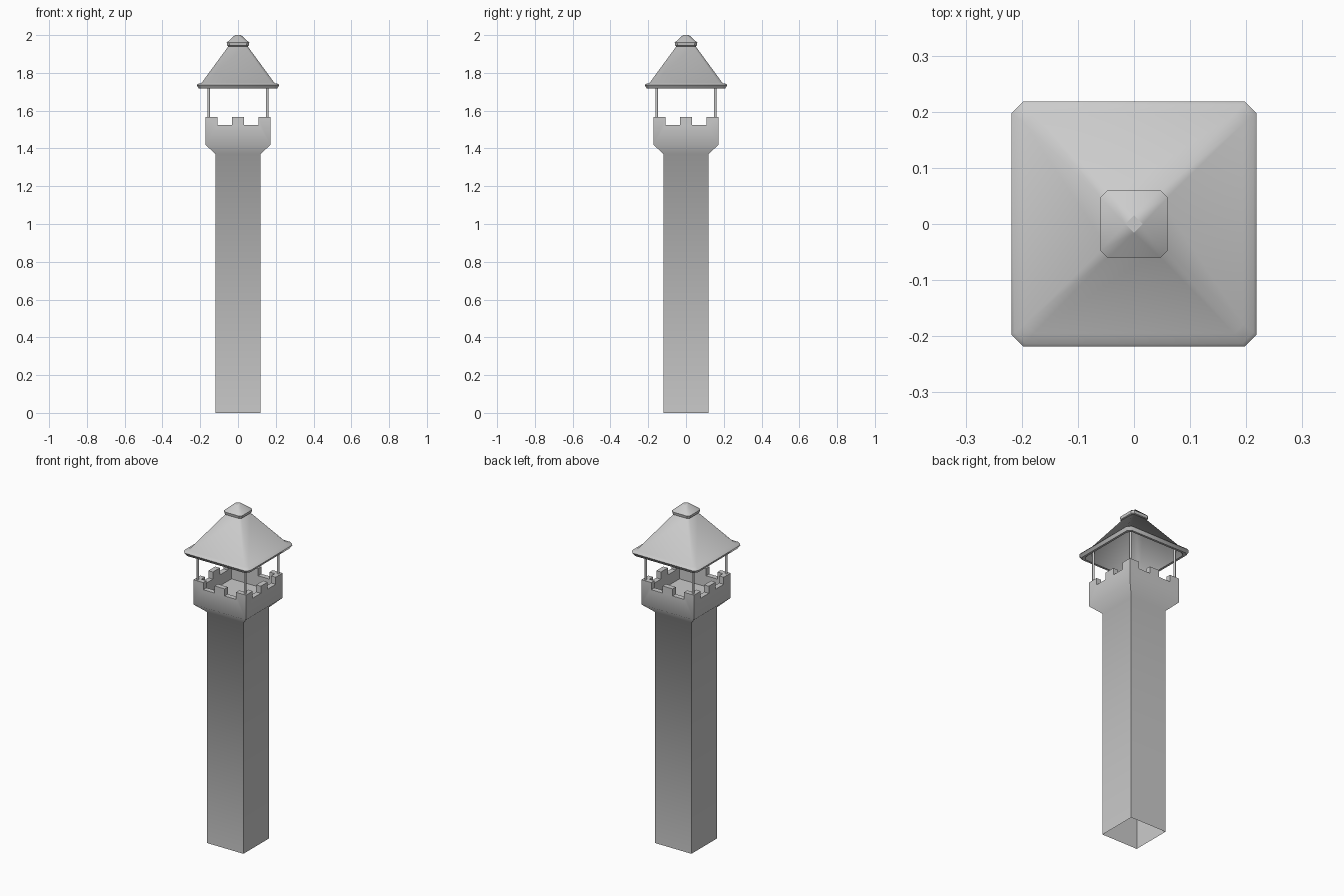
import bpy, bmesh, math
from mathutils import Vector

if "Cube" in bpy.data.objects:
    bpy.data.objects.remove(bpy.data.objects["Cube"])


def loft(name, rings, cap_start=True, cap_end=True, smooth=50):
    """Stack square rings (half width, corner chamfer, z) into one skin."""
    bm = bmesh.new()
    loops = []
    for h, c, z in rings:
        k = h - c
        pts = [(h, -k), (h, k), (k, h), (-k, h), (-h, k), (-h, -k), (-k, -h), (k, -h)]
        loops.append([bm.verts.new((x, y, z)) for x, y in pts])
    for a, b in zip(loops, loops[1:]):
        for i in range(8):
            j = (i + 1) % 8
            bm.faces.new((a[i], a[j], b[j], b[i]))
    if cap_start:
        bm.faces.new(loops[0][::-1])
    if cap_end:
        bm.faces.new(loops[-1])
    bmesh.ops.remove_doubles(bm, verts=bm.verts, dist=1e-5)
    bmesh.ops.recalc_face_normals(bm, faces=bm.faces)
    me = bpy.data.meshes.new(name)
    bm.to_mesh(me)
    bm.free()
    ob = bpy.data.objects.new(name, me)
    bpy.context.collection.objects.link(ob)
    select(ob)
    bpy.ops.object.shade_smooth_by_angle(angle=math.radians(smooth))
    return ob


def select(ob):
    bpy.ops.object.select_all(action='DESELECT')
    ob.select_set(True)
    bpy.context.view_layer.objects.active = ob


# Tower: shaft, flared parapet and recessed lookout floor
tower = loft("tower", [(0.12, 0, 0), (0.12, 0, 1.37), (0.172, 0, 1.42),
                       (0.172, 0, 1.567), (0.142, 0, 1.567), (0.142, 0, 1.46)])

# Crenel gaps: two bars along each axis cut through the parapet
for p in (-0.07, 0.07):
    for along_x in (True, False):
        bpy.ops.mesh.primitive_cube_add(size=1, location=(0, p, 1.565) if along_x else (p, 0, 1.565))
        cutter = bpy.context.object
        cutter.scale = (0.6, 0.075, 0.08) if along_x else (0.075, 0.6, 0.08)
        cutter.hide_render = True
        select(tower)
        mod = tower.modifiers.new("crenel", 'BOOLEAN')
        mod.operation = 'DIFFERENCE'
        mod.solver = 'EXACT'
        mod.object = cutter
        bpy.ops.object.modifier_apply(modifier=mod.name)
        bpy.data.objects.remove(cutter)

# The shaft is open at the bottom
bm = bmesh.new()
bm.from_mesh(tower.data)
bottom = [f for f in bm.faces if f.calc_center_median().z < 1e-4]
bmesh.ops.delete(bm, geom=bottom, context='FACES')
bm.to_mesh(tower.data)
bm.free()

# Four thin posts standing on the corner merlons
for sx in (-1, 1):
    for sy in (-1, 1):
        bpy.ops.mesh.primitive_cylinder_add(vertices=8, radius=0.007, depth=0.225,
                                            location=(sx * 0.155, sy * 0.155, 1.6675))
        bpy.context.object.name = "roof_post"
        bpy.ops.object.shade_smooth_by_angle(angle=math.radians(50))

# Hollow roof: inner skin, eave rim, outer slope
loft("roof", [(0.04, 0.012, 1.93), (0.185, 0.018, 1.735), (0.195, 0.02, 1.717),
              (0.208, 0.02, 1.717), (0.218, 0.02, 1.735), (0.213, 0.02, 1.742),
              (0.195, 0.016, 1.744), (0.05, 0.012, 1.942)])

# Cap with a small diamond-shaped tip
loft("roof_cap", [(0.05, 0.012, 1.94), (0.057, 0.012, 1.944),
                  (0.06, 0.013, 1.96), (0.016, 0.016, 2.0)], smooth=30)
